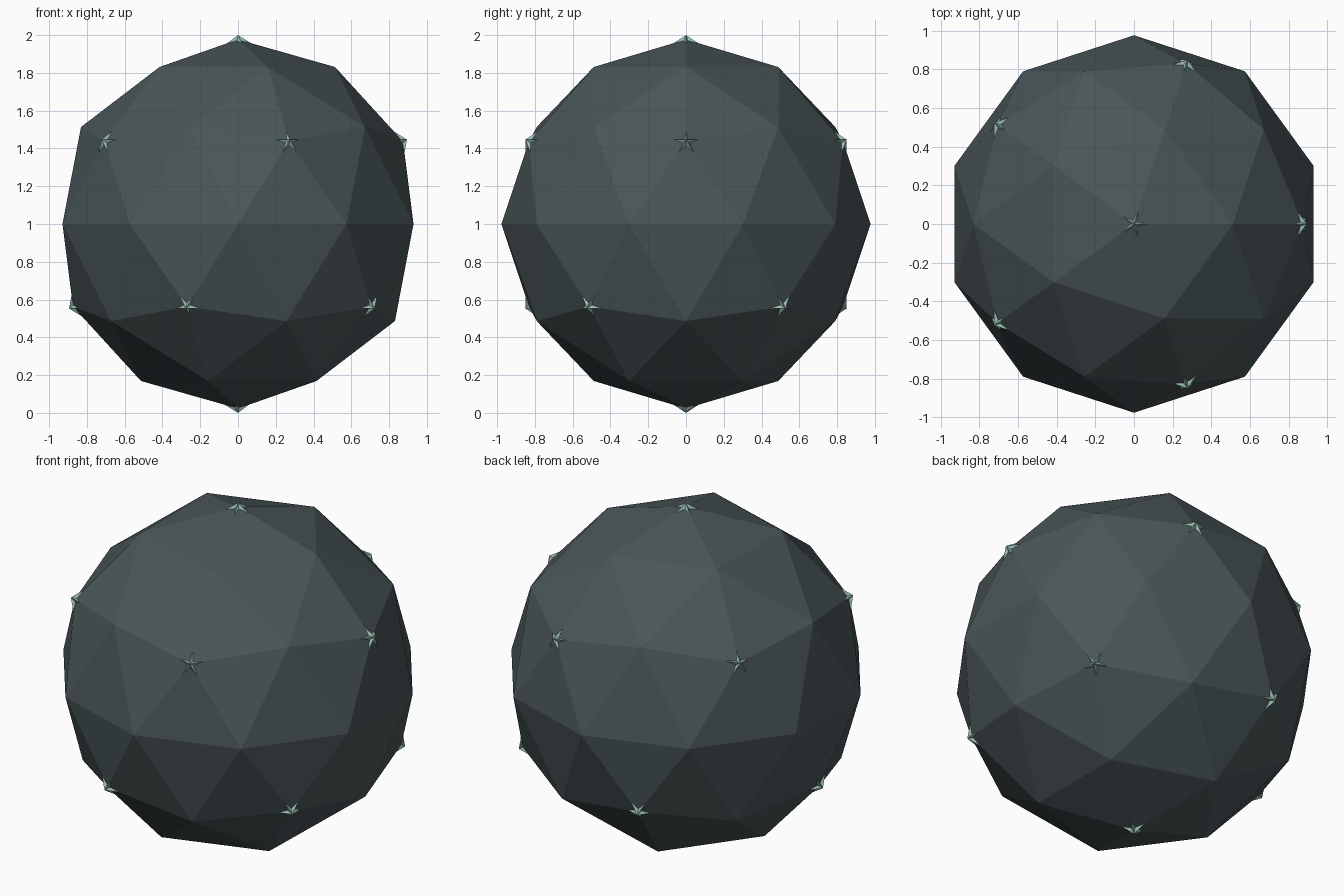
import bpy, bmesh, math
from mathutils import Vector

if "Cube" in bpy.data.objects:
    bpy.data.objects.remove(bpy.data.objects["Cube"])

CENTRE = Vector((0, 0, 1))


def material(name, rgb):
    m = bpy.data.materials.new(name)
    m.diffuse_color = (*rgb, 1)
    m.use_nodes = True
    m.node_tree.nodes["Principled BSDF"].inputs["Base Color"].default_value = m.diffuse_color
    return m


def add_object(name, bm, mat):
    mesh = bpy.data.meshes.new(name)
    bm.to_mesh(mesh)
    bm.free()
    mesh.materials.append(mat)
    obj = bpy.data.objects.new(name, mesh)
    obj.location = CENTRE
    bpy.context.collection.objects.link(obj)
    return obj


slate = material("dark slate", (0.068, 0.092, 0.098))
mint = material("pale mint", (0.32, 0.52, 0.45))

# Faceted ball: 80 flat triangles
bm = bmesh.new()
bmesh.ops.create_icosphere(bm, subdivisions=2, radius=0.977)
add_object("faceted_ball", bm, slate)

# Great dodecahedron: its twelve corners poke through the ball as small stars
ico = bmesh.new()
bmesh.ops.create_icosphere(ico, subdivisions=1, radius=1.0)
corners = [v.co.normalized() for v in ico.verts]
ico.free()

bm = bmesh.new()
verts = [bm.verts.new(c) for c in corners]
for axis in corners:
    # one pentagon through the five neighbours of each corner
    ring = [v for v in verts if 0.3 < v.co.dot(axis) < 0.6]
    u = axis.orthogonal().normalized()
    w = axis.cross(u)
    ring.sort(key=lambda v: math.atan2(v.co.dot(w), v.co.dot(u)))
    bm.faces.new(ring)
add_object("star_points", bm, mint)
